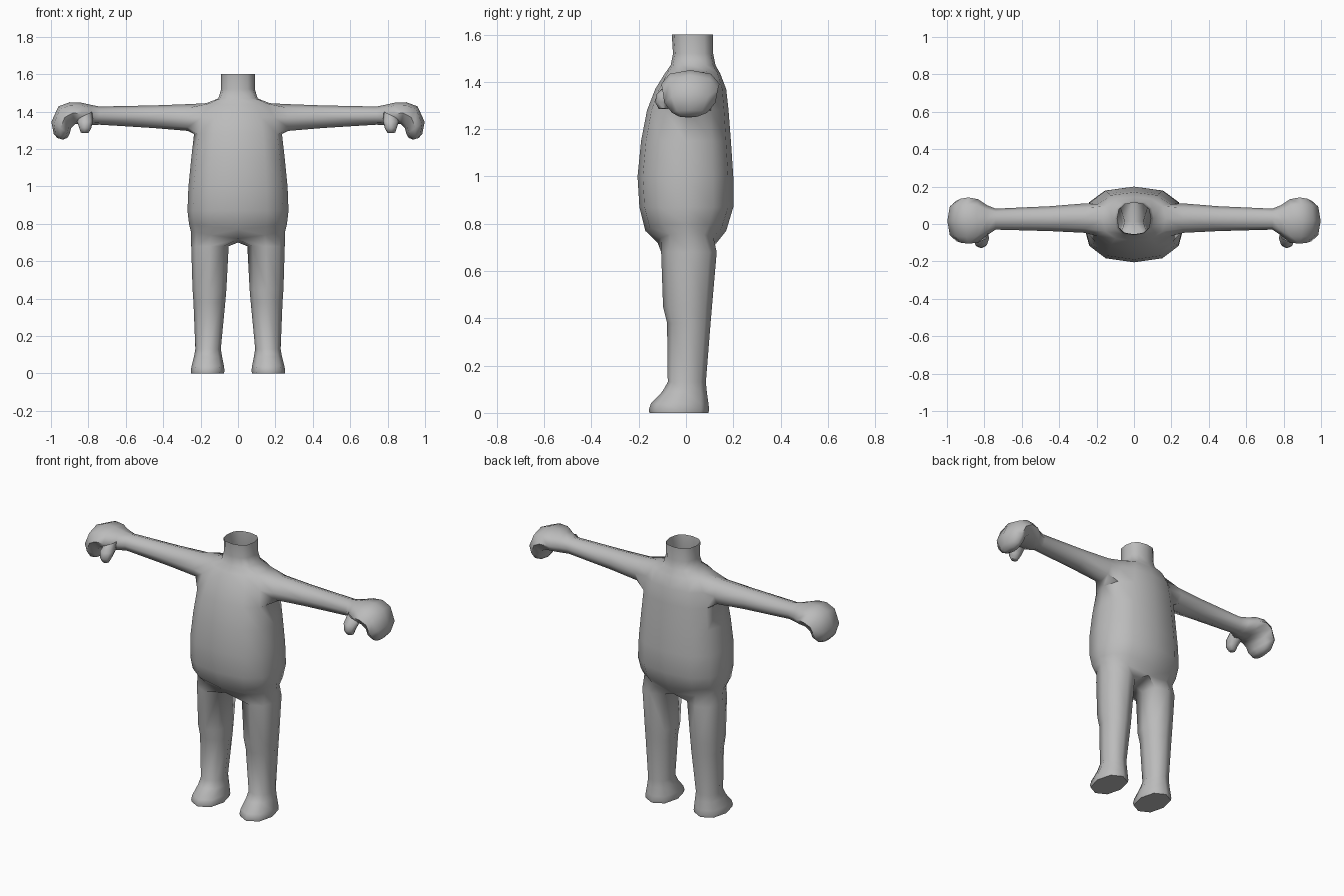
import bpy, bmesh
from math import sin, cos, radians
from mathutils import Vector

if "Cube" in bpy.data.objects:
    bpy.data.objects.remove(bpy.data.objects["Cube"])

skin = bpy.data.materials.new("plain grey")
skin.use_nodes = True
grey = (0.5, 0.5, 0.5, 1)
skin.diffuse_color = grey
skin.node_tree.nodes["Principled BSDF"].inputs["Base Color"].default_value = grey

bm = bmesh.new()


def power(v, e):
    return abs(v) ** e * (1 if v >= 0 else -1)


def bridge(a, b, closed=True):
    n = len(a)
    for i in range(n if closed else n - 1):
        j = (i + 1) % n
        bm.faces.new((a[i], a[j], b[j], b[i]))


def loft(start, rings):
    for ring in rings:
        if start:
            bridge(start, ring)
        start = ring
    return start


def half_ring(z, rx, front, back, lift=0):
    # Half of a rounded section, from front centre round to back centre
    mid, ry = (front + back) / 2, (back - front) / 2
    ring = []
    for k in range(7):
        a = radians(-90 + 30 * k)
        x = 0 if k in (0, 6) else rx * power(cos(a), 0.8)
        ring.append(bm.verts.new((x, mid + ry * power(sin(a), 0.8), z + lift * cos(a))))
    return ring


def limb_ring(tx, tz, bx, bz, front, back):
    # Octagon from a top point, through the front, to a bottom point and back
    top, bottom = Vector((tx, 0, tz)), Vector((bx, 0, bz))
    mid, half = (top + bottom) / 2, (top - bottom) / 2
    ring = []
    for j in range(8):
        a = radians(45 * j)
        y = (front + back) / 2 - sin(a) * (back - front) / 2
        ring.append(bm.verts.new(mid + half * power(cos(a), 0.9) + Vector((0, y, 0))))
    return ring


def leg_ring(z, inner, outer, front, back):
    ring = []
    for k in range(8):
        a = radians(-135 + 45 * k)
        x = (inner + outer) / 2 + power(cos(a), 0.9) * (outer - inner) / 2
        y = (front + back) / 2 + power(sin(a), 0.9) * (back - front) / 2
        ring.append(bm.verts.new((x, y, z)))
    return ring


# Torso from open neck to hips; the arm hole spans rows 3 to 5
torso = [half_ring(*r) for r in (
    (1.60, 0.09, -0.06, 0.115), (1.52, 0.09, -0.055, 0.115),
    (1.47, 0.105, -0.065, 0.125), (1.435, 0.17, -0.09, 0.145, 0.01),
    (1.37, 0.215, -0.13, 0.17), (1.28, 0.235, -0.165, 0.18),
    (1.15, 0.25, -0.19, 0.19), (1.00, 0.265, -0.205, 0.20),
    (0.87, 0.27, -0.197, 0.20), (0.77, 0.262, -0.172, 0.17, 0.03),
    (0.72, 0.252, -0.12, 0.13, 0.04))]
for r in range(len(torso) - 1):
    for k in range(6):
        if not (r in (3, 4) and k in (2, 3)):
            a, b = torso[r], torso[r + 1]
            bm.faces.new((a[k], a[k + 1], b[k + 1], b[k]))

# Leg and foot
crotch = bm.verts.new((0, 0.01, 0.70))
sole = loft(torso[-1] + [crotch], [leg_ring(*r) for r in (
    (0.68, 0.05, 0.25, -0.105, 0.13), (0.45, 0.062, 0.243, -0.097, 0.11),
    (0.38, 0.068, 0.238, -0.08, 0.104), (0.13, 0.092, 0.228, -0.077, 0.084),
    (0.09, 0.085, 0.235, -0.10, 0.088), (0.04, 0.075, 0.248, -0.148, 0.095),
    (0.015, 0.072, 0.252, -0.157, 0.098), (0, 0.075, 0.25, -0.155, 0.095))])
bm.faces.new(sole)

# Arm and curled mitten hand
c, b, a = torso[3], torso[4], torso[5]
shoulder = [c[3], c[2], b[2], a[2], a[3], a[4], b[4], c[4]]
tip = loft(shoulder, [limb_ring(*r) for r in (
    (0.26, 1.44, 0.27, 1.297, -0.047, 0.11), (0.45, 1.433, 0.45, 1.312, -0.038, 0.095),
    (0.74, 1.427, 0.74, 1.33, -0.03, 0.082), (0.79, 1.437, 0.78, 1.328, -0.06, 0.10),
    (0.84, 1.448, 0.83, 1.333, -0.10, 0.133), (0.90, 1.45, 0.87, 1.333, -0.105, 0.142),
    (0.96, 1.428, 0.893, 1.31, -0.10, 0.135), (0.998, 1.345, 0.90, 1.28, -0.092, 0.125),
    (0.985, 1.28, 0.912, 1.26, -0.06, 0.09), (0.965, 1.258, 0.935, 1.25, -0.03, 0.05))])
bm.faces.new(tip)

# Thumb
thumb = loft(None, [limb_ring(*r) for r in (
    (0.78, 1.40, 0.86, 1.36, -0.09, 0.0), (0.775, 1.35, 0.86, 1.345, -0.125, -0.03),
    (0.785, 1.31, 0.85, 1.315, -0.13, -0.06), (0.80, 1.285, 0.84, 1.287, -0.115, -0.075))])
bm.faces.new(thumb)

bmesh.ops.recalc_face_normals(bm, faces=bm.faces)
mesh = bpy.data.meshes.new("body")
bm.to_mesh(mesh)
bm.free()
mesh.materials.append(skin)
body = bpy.data.objects.new("body", mesh)
bpy.context.collection.objects.link(body)
mirror = body.modifiers.new("mirror", "MIRROR")
mirror.use_clip = True

bpy.context.view_layer.objects.active = body
body.select_set(True)
bpy.ops.object.shade_smooth_by_angle(angle=radians(65))
